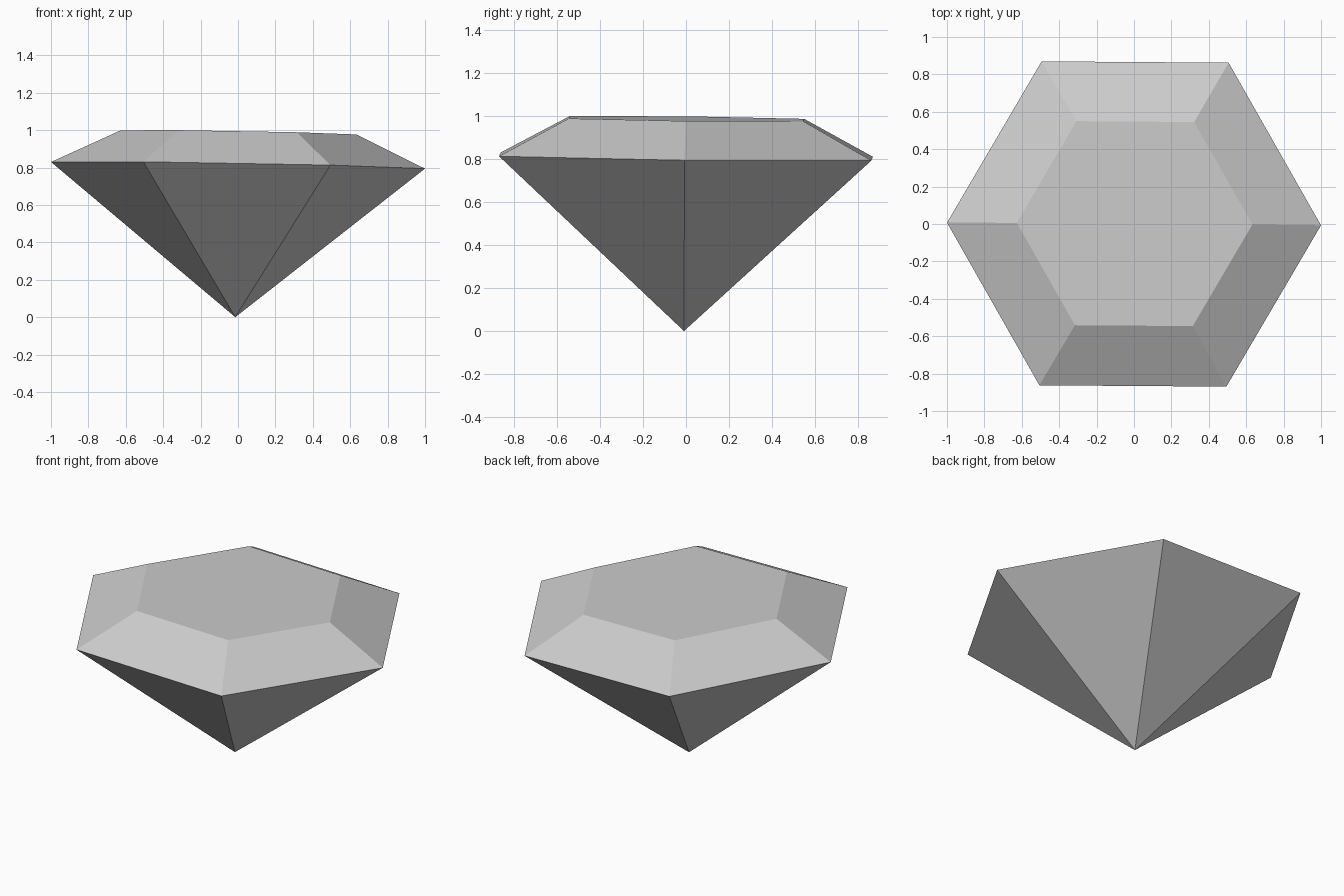
import bpy
import bmesh
import math
from mathutils import Matrix, Vector

if "Cube" in bpy.data.objects:
    bpy.data.objects.remove(bpy.data.objects["Cube"], do_unlink=True)

# Stone colour
grey = bpy.data.materials.new("stone grey")
grey.use_nodes = True
colour = (0.6, 0.6, 0.6, 1)
grey.diffuse_color = colour
grey.node_tree.nodes["Principled BSDF"].inputs["Base Color"].default_value = colour

SIDES = 6
GIRDLE_Z, TABLE_Z = 0.812, 0.988


def ring(bm, radius, z):
    """Add a hexagonal ring of vertices."""
    return [bm.verts.new((radius * math.cos(math.tau * i / SIDES),
                          radius * math.sin(math.tau * i / SIDES), z))
            for i in range(SIDES)]


bm = bmesh.new()
tip = bm.verts.new((0, 0, 0))
girdle = ring(bm, 1.0, GIRDLE_Z)
table = ring(bm, 0.63, TABLE_Z)

# Lower facets, upper facets and the flat table
for i in range(SIDES):
    j = (i + 1) % SIDES
    bm.faces.new((tip, girdle[j], girdle[i]))
    bm.faces.new((girdle[i], girdle[j], table[j], table[i]))
bm.faces.new(table)

# Slight lean about the girdle centre, then stand the tip on the ground
lean = Vector((0, 0, 1)).rotation_difference(Vector((0.0178, 0.0115, 1))).to_matrix().to_4x4()
centre = Matrix.Translation((0, 0, GIRDLE_Z))
bm.transform(centre @ lean @ Matrix.Rotation(-0.007, 4, "Z") @ centre.inverted())
bm.transform(Matrix.Translation((0, 0, -tip.co.z)))
bmesh.ops.recalc_face_normals(bm, faces=bm.faces)

mesh = bpy.data.meshes.new("cut_gem")
bm.to_mesh(mesh)
bm.free()
mesh.materials.append(grey)
gem = bpy.data.objects.new("cut_gem", mesh)
bpy.context.collection.objects.link(gem)
